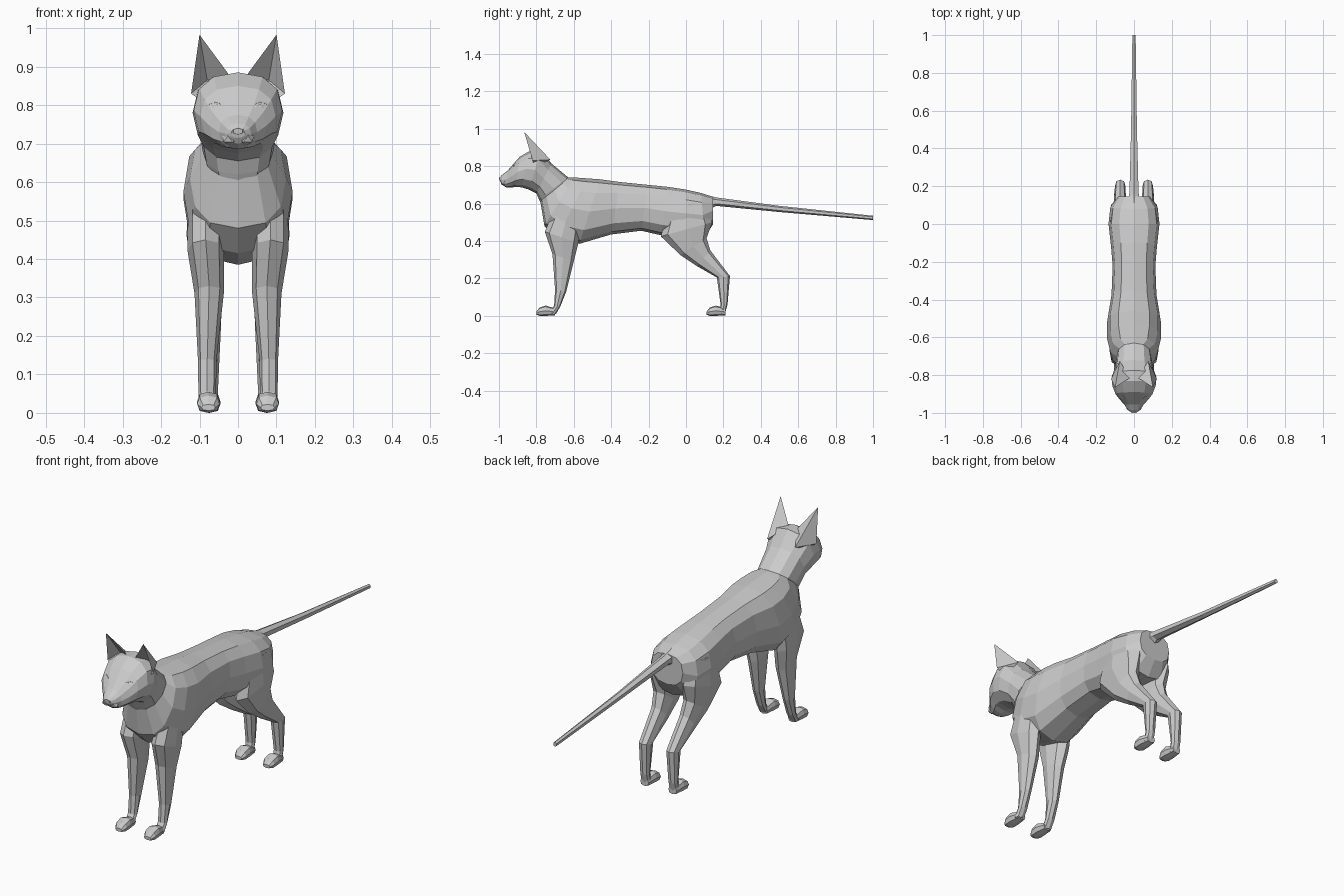
import bpy, bmesh
from math import sin, cos, pi, copysign
from mathutils import Vector, Matrix


def finish(name, bm, mirror=False):
    bmesh.ops.recalc_face_normals(bm, faces=bm.faces)
    me = bpy.data.meshes.new(name)
    bm.to_mesh(me)
    bm.free()
    ob = bpy.data.objects.new(name, me)
    bpy.context.collection.objects.link(ob)
    if mirror:
        ob.modifiers.new("mirror", 'MIRROR')
    return ob


def power(v, e):
    return copysign(abs(v) ** e, v) if abs(v) > 1e-6 else 0.0


# Each ring: (y, z) of one edge, (y, z) of the opposite edge, half width, x centre
def loft(name, rings, n=8, e=0.9, mirror=False):
    bm = bmesh.new()
    loops = []
    for y1, z1, y2, z2, hw, x in rings:
        a, b = Vector((x, y1, z1)), Vector((x, y2, z2))
        mid, half = (a + b) / 2, (a - b) / 2
        loops.append([bm.verts.new(mid + half * power(cos(2 * pi * i / n), e)
                                   + Vector((hw * power(sin(2 * pi * i / n), e), 0, 0)))
                      for i in range(n)])
    for p, q in zip(loops, loops[1:]):
        for i in range(n):
            j = (i + 1) % n
            bm.faces.new((p[i], p[j], q[j], q[i]))
    bm.faces.new(loops[0])
    bm.faces.new(loops[-1])
    return finish(name, bm, mirror)


# Torso, chest to rump
loft("body", [
    (-.63, .74, -.78, .62, .085, 0),
    (-.60, .74, -.757, .48, .125, 0),
    (-.53, .735, -.69, .415, .142, 0),
    (-.46, .73, -.57, .385, .142, 0),
    (-.35, .715, -.40, .435, .119, 0),
    (-.20, .70, -.24, .455, .113, 0),
    (-.10, .69, -.13, .43, .122, 0),
    (.00, .675, .00, .42, .135, 0),
    (.08, .657, .10, .42, .125, 0),
    (.145, .635, .145, .49, .085, 0)], n=12, e=.8)

# Neck, skull and muzzle in one loft
loft("head", [
    (-.61, .73, -.77, .59, .08, 0),
    (-.63, .74, -.785, .62, .092, 0),
    (-.72, .815, -.80, .655, .10, 0),
    (-.775, .885, -.84, .675, .118, 0),
    (-.83, .885, -.88, .687, .115, 0),
    (-.89, .85, -.91, .69, .098, 0),
    (-.925, .81, -.935, .685, .075, 0),
    (-.955, .775, -.96, .685, .05, 0),
    (-.985, .752, -.982, .70, .034, 0),
    (-.998, .738, -.992, .715, .018, 0)], n=12, e=.85)

# Tail
loft("tail", [
    (.10, .65, .13, .57, .038, 0),
    (.16, .633, .16, .588, .028, 0),
    (.50, .588, .50, .555, .018, 0),
    (1.0, .535, 1.0, .512, .010, 0)], n=6, e=1)

# Legs
loft("front_leg", [
    (-.69, .60, -.55, .58, .045, .085),
    (-.755, .45, -.575, .39, .047, .084),
    (-.714, .33, -.60, .29, .038, .075),
    (-.70, .14, -.64, .13, .024, .08),
    (-.705, .055, -.672, .05, .023, .08),
    (-.735, .01, -.695, .01, .022, .08)], mirror=True)
loft("hind_leg", [
    (-.08, .60, .10, .60, .045, .08),
    (-.135, .425, .14, .50, .05, .084),
    (-.03, .325, .11, .415, .041, .08),
    (.06, .265, .13, .35, .034, .075),
    (.165, .205, .235, .213, .028, .073),
    (.185, .06, .222, .06, .023, .075),
    (.175, .01, .208, .01, .022, .075)], mirror=True)

# Paws
for name, y, x in (("front_paw", -.80, .077), ("hind_paw", .11, .075)):
    loft(name, [
        (y + .10, .04, y + .10, .002, .022, x),
        (y + .05, .055, y + .05, 0, .03, x),
        (y + .018, .045, y + .018, 0, .029, x),
        (y, .022, y, .006, .018, x)], e=.75, mirror=True)

# Ears: cupped shells with a recessed front
bm = bmesh.new()
tip, outer, inner, back, cup, low = [bm.verts.new(p) for p in (
    (.10, -.865, .983), (.122, -.82, .83), (.022, -.815, .877),
    (.075, -.725, .835), (.08, -.785, .865), (.08, -.81, .80))]
for f in ((tip, outer, back), (tip, back, inner), (tip, inner, cup),
          (tip, cup, outer), (cup, inner, low), (cup, low, outer),
          (outer, low, back), (inner, back, low)):
    bm.faces.new(f)
finish("ear", bm, True)

# Eyes and their slanted lids
turn = Matrix.Translation((.058, -.912, .788)) @ Matrix.Rotation(.6, 4, 'Z') @ Matrix.Rotation(-.2, 4, 'Y')
bm = bmesh.new()
bmesh.ops.create_uvsphere(bm, u_segments=10, v_segments=6, radius=1,
                          matrix=turn @ Matrix.Diagonal((.026, .012, .015, 1)))
finish("eye", bm, True)
bm = bmesh.new()
rim = [[bm.verts.new(turn @ Vector((r * .026 * cos(t * pi / 5), d, r * .016 * sin(t * pi / 5))))
        for r, d in ((1, -.008), (1.25, -.004), (1.3, .012), (1, .012))] for t in range(10)]
for t in range(10):
    for k in range(4):
        p, q = rim[t], rim[(t + 1) % 10]
        bm.faces.new((p[k], q[k], q[(k + 1) % 4], p[(k + 1) % 4]))
finish("eyelid", bm, True)

# Muzzle pads and nose
bm = bmesh.new()
bmesh.ops.create_icosphere(bm, subdivisions=1, radius=1,
                           matrix=Matrix.Translation((.02, -.97, .712)) @ Matrix.Diagonal((.024, .022, .018, 1)))
finish("muzzle_pad", bm, True)
loft("nose", [
    (-.98, .748, -.98, .722, .021, 0),
    (-1.0, .740, -.998, .724, .014, 0)], n=6)
